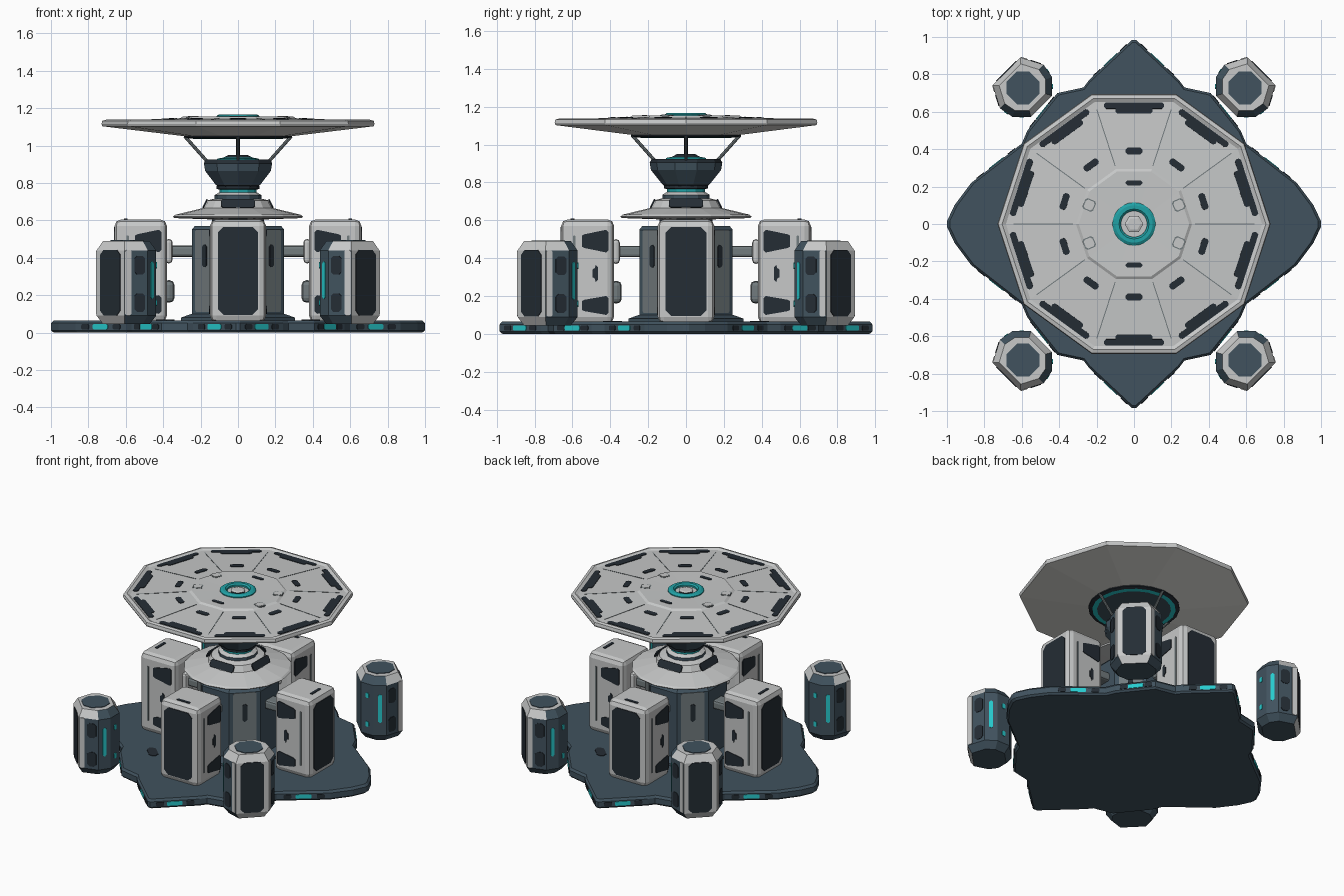
import bpy, bmesh
from math import pi, sin, cos, atan2, hypot, radians
from mathutils import Matrix, Vector

if "Cube" in bpy.data.objects:
    bpy.data.objects.remove(bpy.data.objects["Cube"])


def material(name, r, g, b):
    m = bpy.data.materials.new(name)
    m.use_nodes = True
    m.diffuse_color = (r, g, b, 1)
    m.node_tree.nodes["Principled BSDF"].inputs["Base Color"].default_value = (r, g, b, 1)
    return m


PALETTE = [material("pale hull", 0.57, 0.58, 0.58), material("grey hull", 0.17, 0.2, 0.21),
           material("slate armour", 0.052, 0.085, 0.112), material("dark panel", 0.018, 0.026, 0.035),
           material("teal glow", 0.015, 0.36, 0.38), material("underside white", 0.92, 0.91, 0.87),
           material("bright teal", 0.02, 0.6, 0.62)]
PALE, GREY, SLATE, DARK, TEAL, WHITE, GLOW = range(7)
T = Matrix.Translation


def R(angle, axis="Z"):
    return Matrix.Rotation(angle, 4, axis)


def finish(name, bm, matrix=Matrix()):
    bmesh.ops.recalc_face_normals(bm, faces=bm.faces)
    bm.transform(matrix)
    mesh = bpy.data.meshes.new(name)
    bm.to_mesh(mesh)
    bm.free()
    for m in PALETTE:
        mesh.materials.append(m)
    obj = bpy.data.objects.new(name, mesh)
    bpy.context.collection.objects.link(obj)


def loft(bm, rings, mats, close=True):
    """Skin a stack of equal-length point rings and cap the ends."""
    loops = [[bm.verts.new(p) for p in ring] for ring in rings]
    n = len(loops[0])
    for k, (a, b) in enumerate(zip(loops, loops[1:])):
        for i in range(n):
            f = bm.faces.new((a[i], a[(i + 1) % n], b[(i + 1) % n], b[i]))
            f.material_index = mats[k]
    if close:
        bm.faces.new(loops[0][::-1]).material_index = mats[0]
        bm.faces.new(loops[-1]).material_index = mats[-1]


def lathe(name, sides, profile, mats, turn=0.0, close=True):
    bm = bmesh.new()
    if isinstance(mats, int):
        mats = [mats] * (len(profile) - 1)
    loft(bm, [[(r * cos(turn + 2 * pi * i / sides), r * sin(turn + 2 * pi * i / sides), z)
               for i in range(sides)] for r, z in profile], mats, close)
    finish(name, bm)


def plate(name, w, h, mat, matrix, cut=0.01, t=0.008, taper=1.0):
    """Thin panel with clipped corners; w along x, h along y, facing z."""
    a, b = w / 2, h / 2
    pts = [(a, -b + cut), (a, b - cut), (a - cut, b), (cut - a, b),
           (-a, b - cut), (-a, cut - b), (cut - a, -b), (a - cut, -b)]
    pts = [(x, y * (taper if x > 0 else 1)) for x, y in pts]
    bm = bmesh.new()
    loft(bm, [[(x, y, z) for x, y in pts] for z in (-t / 2, t / 2)], [mat])
    finish(name, bm, matrix)


def block(name, size, mat, matrix, bevel):
    bm = bmesh.new()
    bmesh.ops.create_cube(bm, size=1, matrix=Matrix.Diagonal((*size, 1)))
    bmesh.ops.bevel(bm, geom=bm.edges[:], offset=bevel, segments=2, profile=0.5, affect="EDGES")
    for f in bm.faces:
        f.material_index = mat
    finish(name, bm, matrix)


def rod(name, a, b, radius, mat):
    a, b = Vector(a), Vector(b)
    bm = bmesh.new()
    bmesh.ops.create_cone(bm, cap_ends=True, segments=8, radius1=radius, radius2=radius, depth=(b - a).length)
    for f in bm.faces:
        f.material_index = mat
    finish(name, bm, T((a + b) / 2) @ (b - a).to_track_quat("Z", "Y").to_matrix().to_4x4())


OUT = R(pi / 2, "Y")  # plate facing local +x, its width running down


def side(s):  # plate facing local +y or -y
    return R(-s * pi / 2, "X")


# Base platform: mirrored jagged diamond with glowing edge lights
quarter = [(1, 0.015), (0.96, 0.1), (0.87, 0.22), (0.6, 0.43), (0.57, 0.5),
           (0.41, 0.7), (0.27, 0.73), (0.24, 0.77), (0.01, 0.985)]
half = quarter + [(-x, y) for x, y in reversed(quarter)]
outline = half + [(-x, -y) for x, y in half]
bm = bmesh.new()
loft(bm, [[(x * s, y * s, z) for x, y in outline]
          for s, z in ((0.985, 0), (1, 0.012), (1, 0.05), (0.985, 0.065))], [SLATE] * 3)
finish("base_platform", bm)
for (x1, y1), (x2, y2) in zip(outline, outline[1:] + outline[:1]):
    length = hypot(x2 - x1, y2 - y1)
    if length > 0.2:
        turn = atan2(y2 - y1, x2 - x1) - pi / 2
        for f, mat, w in ((0.2, DARK, 0.05), (0.5, GLOW, 0.1), (0.82, DARK, 0.05)):
            spot = T((x1 + f * (x2 - x1), y1 + f * (y2 - y1), 0.031))
            plate("edge_light", 0.028, w, mat, spot @ R(turn) @ OUT, 0.006)
for k in range(4):
    plate("base_marking", 0.06, 0.12, DARK, R(k * pi / 2 + pi / 4) @ T((0.55, 0, 0.066)), 0.02, 0.006)

# Central tower, skirt and neck
lathe("tower_plinth", 8, [(0.33, 0.06), (0.33, 0.08), (0.27, 0.1)], SLATE, pi / 8)
lathe("tower_body", 8, [(0.262, 0.06), (0.267, 0.09), (0.267, 0.55), (0.25, 0.57)], SLATE, pi / 8)
for k in range(4):
    face = R(k * pi / 2 + pi / 4) @ T((0.247, 0, 0.33))
    plate("tower_panel", 0.44, 0.15, GREY, face @ OUT)
    plate("tower_slot", 0.12, 0.03, DARK, face @ T((0.005, 0, 0.08)) @ OUT)
lathe("tower_collar", 12, [(0.14, 0.56), (0.14, 0.615)], DARK)
lathe("skirt", 16, [(0.14, 0.605), (0.34, 0.612), (0.347, 0.62), (0.335, 0.63), (0.19, 0.665), (0.17, 0.705),
                    (0.13, 0.715)], PALE)
for k in range(4):
    plate("skirt_hatch", 0.05, 0.18, DARK, R(k * pi / 2) @ T((0.176, 0, 0.69)) @ R(radians(63), "Y"))
lathe("neck", 12, [(0.125, 0.70), (0.125, 0.735), (0.1, 0.75), (0.1, 0.765), (0.115, 0.768), (0.115, 0.785)],
      [SLATE, PALE, TEAL, DARK, DARK])

# Receiver bowl
lathe("receiver_bowl", 10, [(0.11, 0.78), (0.125, 0.79), (0.185, 0.865), (0.192, 0.905), (0.18, 0.925), (0.14, 0.925),
                            (0.12, 0.9)], [DARK, SLATE, SLATE, DARK, DARK, DARK], pi / 10)
lathe("receiver_glow", 10, [(0.12, 0.9), (0.11, 0.93), (0.08, 0.935), (0.05, 0.95)], [TEAL, TEAL, DARK])

# Dish with its underside hub, struts and top ring
lathe("dish", 10, [(0.08, 1.045), (0.28, 1.049), (0.70, 1.10), (0.725, 1.103), (0.73, 1.115), (0.726, 1.132),
                   (0.705, 1.138), (0.685, 1.128), (0.31, 1.146), (0.295, 1.155), (0.12, 1.152), (0.08, 1.146)],
      [WHITE] * 3 + [PALE] * 8)
lathe("underside_hub", 20, [(0.2, 1.036), (0.235, 1.036), (0.265, 1.038), (0.29, 1.045), (0.29, 1.052)],
      [SLATE, GLOW, DARK, DARK])
for k in range(4):
    c, s = cos(k * pi / 2), sin(k * pi / 2)
    rod("dish_strut", (0.165 * c, 0.165 * s, 0.915), (0.285 * c, 0.285 * s, 1.05), 0.009, GREY)
rod("feed_rod", (0, 0, 0.93), (0, 0, 1.06), 0.01, DARK)
lathe("top_glow_ring", 24, [(0.07, 1.14), (0.07, 1.158), (0.08, 1.167), (0.1, 1.167), (0.115, 1.158), (0.115, 1.14)],
      TEAL, close=False)
lathe("top_hub", 6, [(0.05, 1.14), (0.05, 1.155), (0.035, 1.16)], [DARK, PALE])


def on_dish(angle, r):
    z = 1.128 + (0.685 - r / cos(pi / 10)) * 0.048
    return R(angle) @ T((r, 0, z)) @ R(radians(2.9), "Y")


for k in range(10):
    a = k * pi / 5 + pi / 10
    plate("rim_panel", 0.034, 0.32, DARK, on_dish(a, 0.633))
    plate("rim_panel_step", 0.034, 0.2, DARK, on_dish(a, 0.608))
    plate("dish_slot", 0.036, 0.09, DARK, on_dish(a, 0.39))
    plate("dish_seam", 0.32, 0.005, GREY, on_dish(a + pi / 10, 0.485) @ T((0, 0, -0.001)), 0.001)
for k in (0, 1):
    plate("hub_slot", 0.026, 0.09, DARK, R(k * pi + pi / 2) @ T((0.22, 0, 1.153)))
    for s in (1, -1):
        spot = R(k * pi + s * radians(23)) @ T((0.26, 0, 1.152))
        plate("hub_socket", 0.062, 0.062, GREY, spot)
        plate("hub_cap", 0.05, 0.05, PALE, spot @ T((0, 0, 0.002)))

# Four generator blocks joined to the tower
for k in range(4):
    M = R(k * pi / 2)
    block("generator_block", (0.28, 0.3, 0.55), PALE, M @ T((0.52, 0, 0.33)), 0.035)
    plate("generator_front_panel", 0.47, 0.215, DARK, M @ T((0.66, 0, 0.33)) @ OUT, 0.03)
    plate("generator_top_slot", 0.02, 0.1, DARK, M @ T((0.6, 0, 0.605)), 0.004)
    for s in (1, -1):
        face = T((0, s * 0.15, 0))
        for z, w, h in ((0.49, 0.14, 0.12), (0.15, 0.14, 0.1), (0.32, 0.03, 0.09)):
            plate("generator_side_panel", w, h, DARK, M @ T((0.48, 0, z)) @ face @ side(s), 0.012, taper=0.6)
        plate("generator_side_trim", 0.012, 0.38, GREY, M @ T((0.59, 0, 0.33)) @ face @ side(s), 0.003)
    block("upper_coupling", (0.18, 0.1, 0.06), GREY, M @ T((0.31, 0, 0.435)), 0.015)
    block("coupling_flange", (0.04, 0.15, 0.13), PALE, M @ T((0.37, 0, 0.435)), 0.018)
    block("lower_coupling", (0.06, 0.17, 0.12), GREY, M @ T((0.37, 0, 0.22)), 0.025)

# Four free-standing corner pylons
section = [(0.115, 0.105), (0.0, 0.165), (-0.08, 0.15), (-0.15, 0.08)]
section += [(u, -v) for u, v in reversed(section)]
for sx in (1, -1):
    for sy in (1, -1):
        M = T((0.6 * sx, 0.735 * sy, 0)) @ R(atan2(sy, sx))
        bm = bmesh.new()
        loft(bm, [[(u * s, v * s, z) for u, v in section] for s, z in
                  ((0.78, 0.045), (1, 0.09), (1, 0.44), (0.78, 0.49))], [SLATE] * 3)
        bmesh.ops.recalc_face_normals(bm, faces=bm.faces)
        for f in bm.faces:
            n = f.normal
            if n.x > 0.6 or n.z > 0.9 or (n.z > 0.3 and (n.x > 0 or n.x < -0.6)):
                f.material_index = PALE
        finish("pylon", bm, M)
        plate("pylon_front_panel", 0.35, 0.15, DARK, M @ T((0.115, 0, 0.267)) @ OUT, 0.025)
        plate("pylon_top_panel", 0.17, 0.17, SLATE, M @ T((-0.01, 0, 0.49)), 0.045)
        for s in (1, -1):
            flank = M @ T((0.057, s * 0.135, 0)) @ R(s * radians(62.4))
            cheek = M @ T((-0.04, s * 0.157, 0.28)) @ R(s * radians(100.6))
            rear = M @ T((-0.115, s * 0.115, 0)) @ R(s * radians(135))
            plate("pylon_edge_trim", 0.35, 0.035, PALE, flank @ T((0, -s * 0.045, 0.267)) @ OUT, 0.008)
            plate("pylon_cheek_glow", 0.2, 0.025, GLOW, cheek @ OUT, 0.01)
            for z in (0.16, 0.36):
                plate("pylon_side_panel", 0.1, 0.06, DARK, flank @ T((0, s * 0.02, z)) @ OUT, 0.015)
                plate("pylon_rear_light", 0.035, 0.025, GLOW, rear @ T((0, 0, z)) @ OUT, 0.006)
